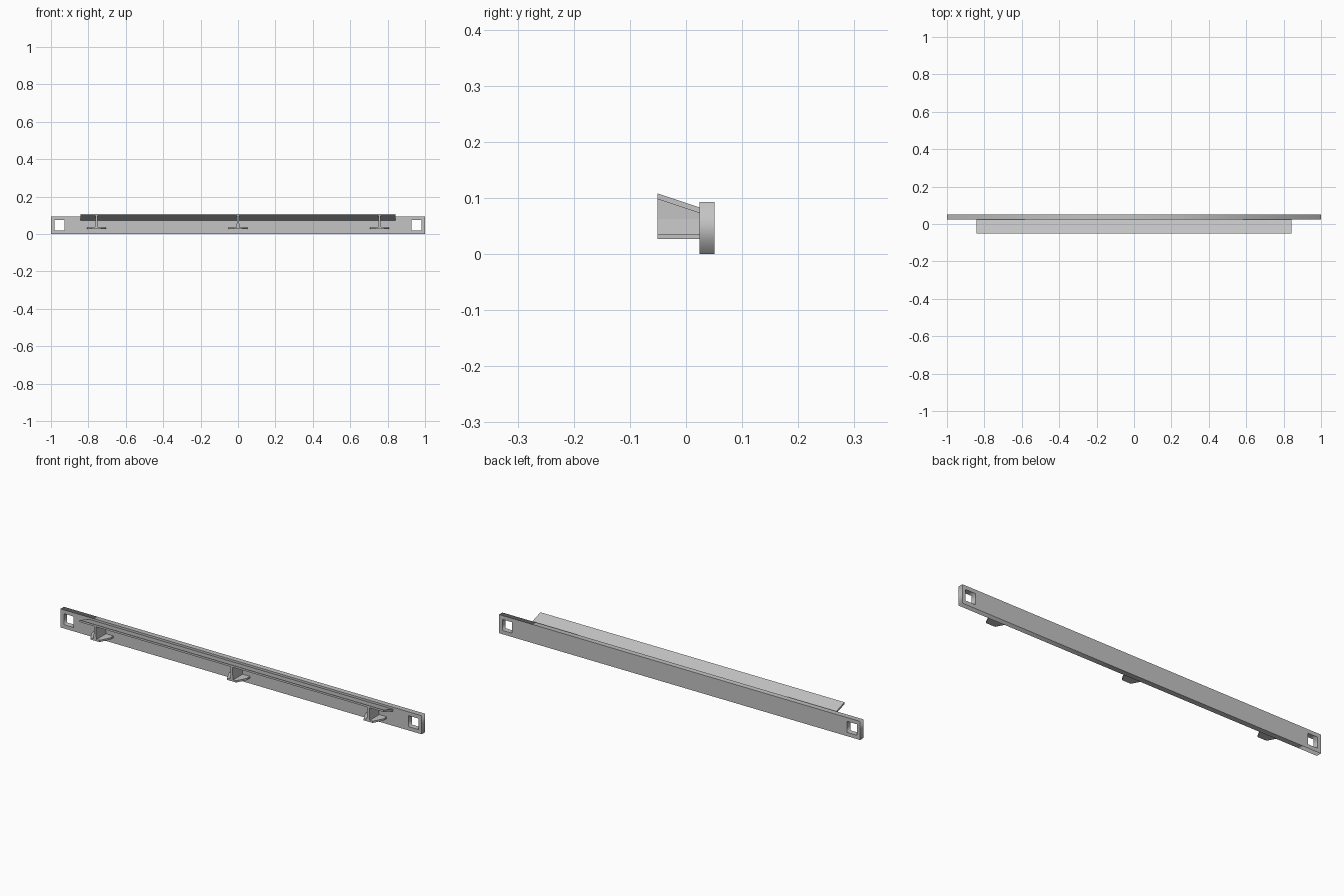
import bpy
import bmesh
from math import radians
from mathutils import Vector

cube = bpy.data.objects.get("Cube")
if cube:
    bpy.data.objects.remove(cube, do_unlink=True)

GREY = (0.55, 0.55, 0.55, 1)
grey = bpy.data.materials.new("light grey")
grey.use_nodes = True
grey.diffuse_color = GREY
grey.node_tree.nodes["Principled BSDF"].inputs["Base Color"].default_value = GREY

FRONT, WALL, BACK = -0.051, 0.024, 0.051
HEIGHT = 0.093


def prism(name, points, direction):
    """Extrude a closed flat outline into a solid part."""
    bm = bmesh.new()
    face = bm.faces.new([bm.verts.new(p) for p in points])
    out = bmesh.ops.extrude_face_region(bm, geom=[face])
    moved = [v for v in out["geom"] if isinstance(v, bmesh.types.BMVert)]
    bmesh.ops.translate(bm, verts=moved, vec=Vector(direction))
    bmesh.ops.recalc_face_normals(bm, faces=bm.faces)
    mesh = bpy.data.meshes.new(name)
    bm.to_mesh(mesh)
    bm.free()
    mesh.materials.append(grey)
    obj = bpy.data.objects.new(name, mesh)
    bpy.context.collection.objects.link(obj)
    return obj


def rectangle(curve, x0, x1, z0, z1):
    spline = curve.splines.new("POLY")
    spline.points.add(3)
    corners = ((x0, z0), (x1, z0), (x1, z1), (x0, z1))
    for point, (x, z) in zip(spline.points, corners):
        point.co = (x, z, 0, 1)
    spline.use_cyclic_u = True


# Long back beam with a square hole near each end
curve = bpy.data.curves.new("beam", "CURVE")
curve.dimensions = "2D"
curve.fill_mode = "BOTH"
curve.extrude = (BACK - WALL) / 2
rectangle(curve, -1, 1, 0, HEIGHT)
rectangle(curve, -0.982, -0.927, 0.019, 0.074)
rectangle(curve, 0.927, 0.982, 0.019, 0.074)
curve.materials.append(grey)
beam = bpy.data.objects.new("beam", curve)
bpy.context.collection.objects.link(beam)
beam.location.y = (WALL + BACK) / 2
beam.rotation_euler.x = radians(90)
bpy.ops.object.select_all(action="DESELECT")
beam.select_set(True)
bpy.context.view_layer.objects.active = beam
bpy.ops.object.convert(target="MESH")

# Thin shelf sloping down towards the beam
HALF = 0.842
slope = [(FRONT, 0.098), (WALL, 0.073), (WALL, 0.083), (FRONT, 0.108)]
prism("sloping_shelf", [(-HALF, y, z) for y, z in slope], (2 * HALF, 0, 0))

# Three brackets: an upright web on a tapered foot
THIN, THICK = 0.006, 0.009
for side, cx in (("right", -0.757), ("middle", 0), ("left", 0.757)):
    web = [(FRONT, 0.062), (WALL, 0.062), (WALL, 0.073), (FRONT, 0.098)]
    prism(side + "_bracket_web", [(cx - THIN, y, z) for y, z in web], (2 * THIN, 0, 0))

    flare = [(-THICK, 0.036), (THICK, 0.036), (THIN, 0.062), (-THIN, 0.062)]
    prism(side + "_bracket_base", [(cx + x, FRONT, z) for x, z in flare],
          (0, WALL - FRONT, 0))

    foot = [(-0.025, FRONT), (0.025, FRONT), (0.05, -0.003),
            (0.05, WALL), (-0.05, WALL), (-0.05, -0.003)]
    prism(side + "_bracket_foot", [(cx + x, y, 0.027) for x, y in foot], (0, 0, 0.009))
